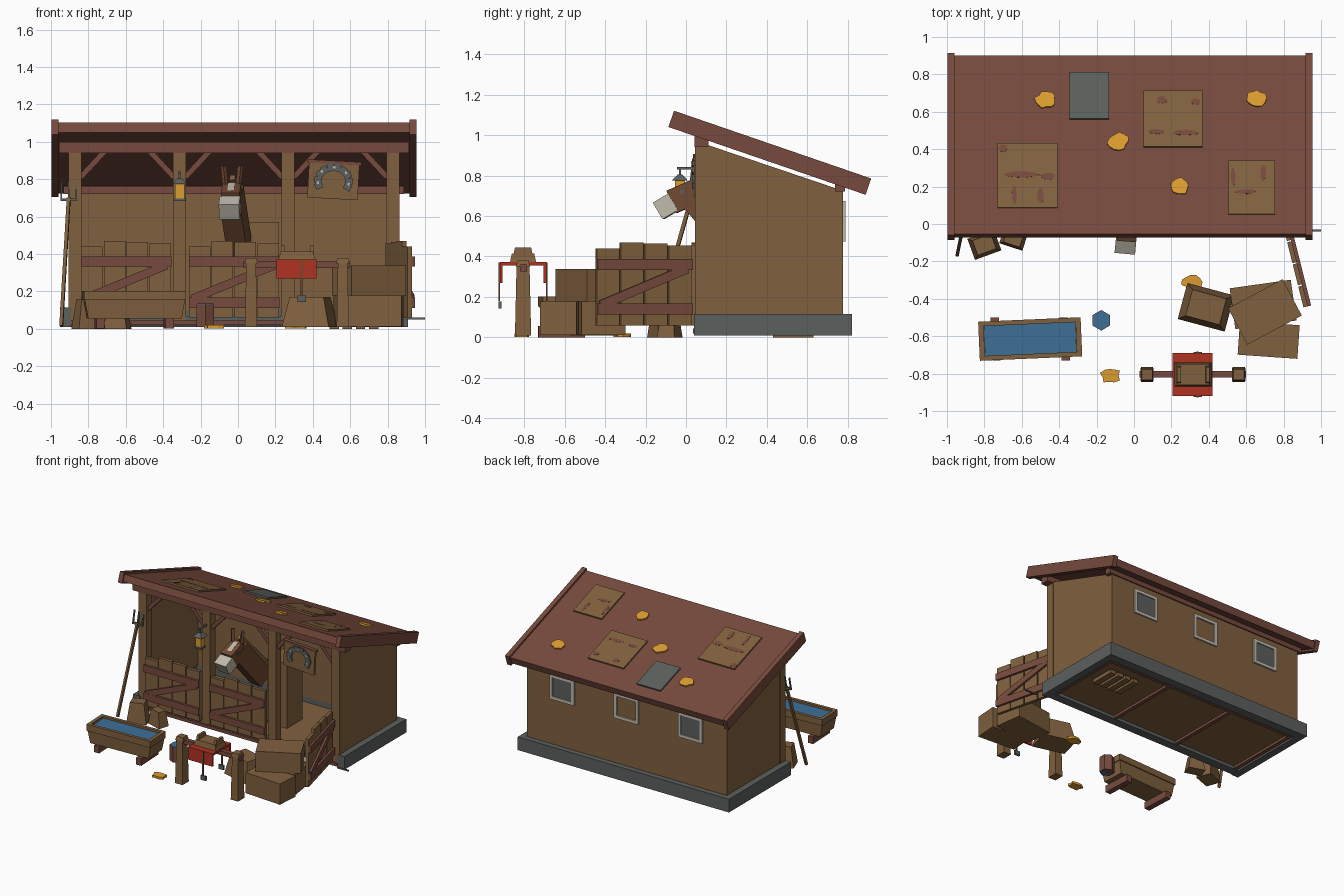
import bpy, bmesh, math, random
from mathutils import Vector, Matrix

if "Cube" in bpy.data.objects:
    bpy.data.objects.remove(bpy.data.objects["Cube"])
random.seed(4)


def material(name, hex_code):
    rgb = [int(hex_code[i:i + 2], 16) / 255 for i in (0, 2, 4)]
    lin = [c / 12.92 if c < 0.04 else ((c + 0.055) / 1.055) ** 2.4 for c in rgb]
    m = bpy.data.materials.new(name)
    m.use_nodes = True
    m.diffuse_color = (*lin, 1)
    m.node_tree.nodes["Principled BSDF"].inputs["Base Color"].default_value = (*lin, 1)
    return m


wood = material("wood", "80603e")
barn = material("red_brown", "764a3d")
gold = material("straw_gold", "d99c30")
stone = material("stone_grey", "5b605d")
water = material("water_blue", "3d7096")
red = material("blanket_red", "b03222")
pale = material("pale_grey", "c0baac")
coat = material("horse_brown", "704a32")


def finish(name, bm, mat, matrix):
    bmesh.ops.recalc_face_normals(bm, faces=bm.faces)
    mesh = bpy.data.meshes.new(name)
    bm.to_mesh(mesh)
    bm.free()
    mesh.materials.append(mat)
    ob = bpy.data.objects.new(name, mesh)
    ob.matrix_world = matrix
    bpy.context.collection.objects.link(ob)
    return ob


def box(name, size, loc, mat, rot=0, taper=1, frame=None):
    """Box centred on loc, turned about z; taper scales its top."""
    bm = bmesh.new()
    bmesh.ops.create_cube(bm, size=1)
    for v in bm.verts:
        k = taper if v.co.z > 0 else 1
        v.co = Vector((v.co.x * size[0] * k, v.co.y * size[1] * k, v.co.z * size[2]))
    m = Matrix.Translation(loc) @ Matrix.Rotation(math.radians(rot), 4, 'Z')
    return finish(name, bm, mat, (frame or Matrix()) @ m)


def span(name, x, y, z, mat):
    """Box given by its limits on each axis."""
    lim = (x, y, z)
    return box(name, [b - a for a, b in lim], [(a + b) / 2 for a, b in lim], mat)


def bar(name, a, b, w, d, mat, frame=None):
    """Rectangular bar from a to b."""
    a, b = Vector(a), Vector(b)
    m = Matrix.Translation((a + b) / 2) @ (b - a).to_track_quat('Z', 'Y').to_matrix().to_4x4()
    return box(name, (w, d, (b - a).length), (0, 0, 0), mat, frame=(frame or Matrix()) @ m)


def prism(name, pts, depth, mat, matrix):
    """Outline in local xy pushed out along local z."""
    bm = bmesh.new()
    face = bm.faces.new([bm.verts.new((x, y, 0)) for x, y in pts])
    ext = bmesh.ops.extrude_face_region(bm, geom=[face])
    for v in ext["geom"]:
        if isinstance(v, bmesh.types.BMVert):
            v.co.z += depth
    return finish(name, bm, mat, matrix)


def ring(n, rx, ry, wobble=0):
    return [(rx * k * math.cos(t), ry * k * math.sin(t)) for i in range(n)
            for t in [math.tau * i / n] for k in [1 - wobble * random.random()]]


MID = -0.022                      # building centre line
POSTS = [MID + s for s in (-0.85, -0.29, 0.29, 0.85)]

# Stone base, floor and joists
for s in (-1, 1):
    c = MID + s * 0.9
    span("base_side", (c - 0.03, c + 0.03), (0.04, 0.82), (0.01, 0.115), stone)
span("base_back", (MID - 0.93, MID + 0.93), (0.75, 0.82), (0.01, 0.115), stone)
span("base_front", (MID - 0.9, MID + 0.9), (0.05, 0.11), (0.015, 0.065), stone)
span("sill", (MID - 0.87, MID + 0.87), (0.035, 0.06), (0.02, 0.045), barn)
span("floor", (MID - 0.9, MID + 0.9), (0.06, 0.78), (0.04, 0.055), wood)
for x in POSTS:
    span("joist", (x - 0.015, x + 0.015), (0.06, 0.76), (0.02, 0.04), barn)
span("back_joist", (MID - 0.87, MID + 0.87), (0.71, 0.74), (0.02, 0.04), barn)
for i in range(4):
    span("floor_slat", (0.49 + i * 0.07, 0.54 + i * 0.07), (0.43, 0.63), (0, 0.03), wood)

# Walls
span("back_wall", (MID - 0.88, MID + 0.88), (0.745, 0.775), (0.1, 0.73), wood)
outline = [(0.08, 0.1), (0.775, 0.1), (0.775, 0.725), (0.08, 0.96)]
upright = Matrix(((0, 0, 1, 0), (1, 0, 0, 0), (0, 1, 0, 0), (0, 0, 0, 1)))
for x in (MID - 0.88, MID + 0.85):
    prism("side_wall", outline, 0.03, wood, Matrix.Translation((x, 0, 0)) @ upright)

# Posts, beams and knee braces
for i, x in enumerate(POSTS):
    span("front_post", (x - 0.035, x + 0.035), (0.045, 0.11), (0.02, 0.95), wood)
    for s in (-1, 1):
        if 0 <= i + s < 4:
            bar("knee_brace", (x + s * 0.03, 0.08, 0.81), (x + s * 0.16, 0.08, 0.95), 0.03, 0.03, barn)
span("front_beam", (MID - 0.935, MID + 0.935), (0.042, 0.112), (0.94, 1.0), barn)
span("back_beam", (MID - 0.91, MID + 0.91), (0.735, 0.785), (0.72, 0.765), barn)

# Back windows
for i in (-1, 0, 1):
    x = MID + i * 0.565
    for s in (-1, 1):
        span("window_jamb", (x + s * 0.095 - 0.012, x + s * 0.095 + 0.012), (0.77, 0.788), (0.475, 0.675), pale)
        z = 0.575 + s * 0.088
        span("window_rail", (x - 0.1, x + 0.1), (0.77, 0.788), (z - 0.012, z + 0.012), pale)
    if i:
        span("window_pane", (x - 0.09, x + 0.09), (0.772, 0.78), (0.485, 0.665), stone)

# Sloping roof, patches and fallen leaves
ROOF = Matrix.Translation((MID, 0.414, 0.9125)) @ Matrix.Rotation(math.radians(-18.97), 4, 'X')
box("roof", (1.9, 1.01, 0.055), (0, 0, 0), barn, frame=ROOF)
for s in (-1, 1):
    box("barge_board", (0.037, 1.03, 0.085), (s * 0.957, 0, 0), barn, frame=ROOF)


def on_roof(x, y, h=0.0275):
    return ROOF @ Matrix.Translation((x - MID, (y - 0.423) / 0.946, h))


def patch(x0, x1, y0, y1, mat, spots=()):
    m = on_roof((x0 + x1) / 2, (y0 + y1) / 2)
    box("roof_patch", (x1 - x0, (y1 - y0) / 0.946, 0.016), (0, 0, 0.004), mat, frame=m)
    for x, y, rx, ry in spots:
        prism("worn_spot", ring(9, rx, ry, 0.2), 0.002, barn, on_roof(x, y, 0.039))


patch(-0.73, -0.41, 0.085, 0.43, wood, [(-0.7, 0.4, 0.025, 0.025), (-0.6, 0.26, 0.1, 0.02),
      (-0.46, 0.25, 0.045, 0.022), (-0.64, 0.15, 0.015, 0.06), (-0.5, 0.15, 0.02, 0.05)])
patch(0.05, 0.365, 0.41, 0.71, wood, [(0.15, 0.66, 0.03, 0.022), (0.33, 0.65, 0.028, 0.02),
      (0.12, 0.49, 0.05, 0.014), (0.27, 0.485, 0.08, 0.017)])
patch(0.505, 0.755, 0.05, 0.335, wood, [(0.53, 0.25, 0.014, 0.06), (0.6, 0.17, 0.06, 0.014),
      (0.69, 0.27, 0.016, 0.05)])
patch(-0.345, -0.135, 0.56, 0.81, stone)
for x, y in ((-0.475, 0.66), (-0.085, 0.44), (0.65, 0.67), (0.245, 0.2)):
    prism("roof_straw", ring(13, 0.062, 0.055, 0.3), 0.012, gold, on_roof(x, y))
for x, y in ((-0.125, -0.81), (0.31, -0.31)):
    prism("ground_straw", ring(11, 0.06, 0.05, 0.3), 0.018, gold, Matrix.Translation((x, y, 0.002)))


# Stall doors, hinged on their right edge
def stall_door(x, y, angle):
    m = Matrix.Translation((x, y, 0)) @ Matrix.Rotation(math.radians(angle), 4, 'Z')
    for i, top in enumerate((0.44, 0.47, 0.465, 0.455)):
        box("door_plank", (0.115, 0.025, top - 0.06), (-0.43 + i * 0.122, 0, (top + 0.06) / 2), wood, frame=m)
    for z in (0.14, 0.36):
        box("door_rail", (0.485, 0.02, 0.055), (-0.245, -0.02, z), barn, frame=m)
    bar("door_brace", (-0.47, -0.02, 0.16), (-0.03, -0.02, 0.34), 0.018, 0.045, barn, m)


stall_door(-0.352, 0.04, 0)
stall_door(0.225, 0.04, 0)
stall_door(0.8, 0.03, 104)
span("gate_latch", (0.9, 1.0), (-0.04, -0.03), (0.05, 0.06), stone)

# Horse looking out of the middle stall
bar("horse_neck", (0.01, 0.28, 0.42), (-0.035, 0.03, 0.72), 0.11, 0.15, coat)
bar("horse_mane", (0.02, 0.31, 0.53), (-0.03, 0.06, 0.81), 0.03, 0.04, wood)
bar("horse_head", (-0.03, 0.07, 0.73), (-0.04, -0.07, 0.67), 0.1, 0.12, coat)
bar("horse_muzzle", (-0.04, -0.06, 0.67), (-0.047, -0.135, 0.625), 0.11, 0.095, pale)
bar("horse_blaze", (-0.035, 0.03, 0.777), (-0.04, -0.06, 0.735), 0.035, 0.008, pale)
for s in (-1, 1):
    bar("horse_ear", (-0.032 + s * 0.035, 0.035, 0.77), (-0.032 + s * 0.045, 0.045, 0.87), 0.025, 0.02, coat)
    box("horse_eye", (0.008, 0.02, 0.02), (-0.034 + s * 0.05, -0.02, 0.72), stone)
span("stall_bale", (0.05, 0.22), (0.3, 0.5), (0.055, 0.57), wood)

# Lantern on the second post
lx = POSTS[1]
box("lantern_glass", (0.05, 0.05, 0.09), (lx, -0.03, 0.735), gold)
box("lantern_base", (0.062, 0.062, 0.012), (lx, -0.03, 0.69), stone)
box("lantern_cap", (0.08, 0.08, 0.03), (lx, -0.03, 0.79), stone, taper=0.3)
bar("lantern_hook", (lx, -0.03, 0.8), (lx, -0.03, 0.84), 0.01, 0.01, stone)
bar("lantern_arm", (lx, -0.045, 0.835), (lx, 0.06, 0.835), 0.015, 0.012, stone)

# Hanging board with a horseshoe
SIGN = Matrix.Translation((0.51, 0.05, 0.79)) @ Matrix.Rotation(math.radians(3), 4, 'Y')
box("sign_board", (0.27, 0.02, 0.19), (0, 0, 0), wood, frame=SIGN)
box("sign_cap", (0.29, 0.03, 0.018), (0, 0, 0.1), barn, frame=SIGN)
arc = [(math.cos(t), math.sin(t)) for t in [math.radians(-35 + 25 * i) for i in range(11)]]
for (x, z), (u, w) in zip(arc, arc[1:]):
    bar("horseshoe", (x * 0.085, -0.015, z * 0.075), (u * 0.085, -0.015, w * 0.075), 0.012, 0.04, stone, SIGN)
for x, z in arc[1::2]:
    box("shoe_nail", (0.013, 0.008, 0.013), (x * 0.085, -0.021, z * 0.075), pale, frame=SIGN)

# Pitchfork leaning on the left corner
bar("fork_handle", (-0.945, -0.165, 0.015), (-0.905, 0.03, 0.7), 0.018, 0.018, wood)
bar("fork_bar", (-0.95, 0.03, 0.69), (-0.86, 0.03, 0.69), 0.015, 0.015, stone)
for x in (-0.945, -0.905, -0.865):
    bar("fork_tine", (x, 0.03, 0.69), (x, 0.05, 0.785), 0.01, 0.01, stone)

# Water trough
TROUGH = Matrix.Translation((-0.555, -0.615, 0)) @ Matrix.Rotation(math.radians(2.5), 4, 'Z')
box("trough_body", (0.5, 0.18, 0.11), (0, 0, 0.11), wood, taper=1.08, frame=TROUGH)
box("trough_water", (0.49, 0.165, 0.02), (0, 0, 0.177), water, frame=TROUGH)
for s in (-1, 1):
    box("trough_side", (0.545, 0.025, 0.05), (0, s * 0.092, 0.178), wood, frame=TROUGH)
    box("trough_end", (0.028, 0.2, 0.05), (s * 0.26, 0, 0.178), wood, frame=TROUGH)
    box("trough_foot", (0.045, 0.23, 0.055), (s * 0.185, -s * 0.008, 0.028), barn, frame=TROUGH)

# Bucket
BUCKET = Matrix.Translation((-0.175, -0.515, 0.01))
prism("bucket", ring(6, 0.055, 0.055), 0.12, barn, BUCKET @ Matrix.Rotation(math.pi / 6, 4, 'Z'))
prism("bucket_water", ring(6, 0.052, 0.052), 0.125, water, BUCKET @ Matrix.Rotation(math.pi / 6, 4, 'Z'))

# Bales and sacks
box("lower_bale_back", (0.33, 0.22, 0.165), (0.69, -0.43, 0.095), wood, 8)
box("lower_bale_front", (0.32, 0.18, 0.165), (0.72, -0.62, 0.095), wood, -4)
box("upper_bale", (0.33, 0.22, 0.16), (0.7, -0.47, 0.258), wood, 28)
box("feed_sack", (0.26, 0.2, 0.16), (0.385, -0.445, 0.09), wood, -15, 0.72)
box("corner_sack_large", (0.15, 0.12, 0.16), (-0.8, -0.11, 0.08), wood, 20, 0.7)
box("corner_sack_small", (0.13, 0.09, 0.12), (-0.645, -0.08, 0.06), wood, -18, 0.7)

# Saddle rack with blanket, saddle and stirrups
for x in (0.07, 0.56):
    box("rack_post", (0.065, 0.08, 0.35), (x, -0.805, 0.185), wood, taper=0.8)
    box("rack_post_cap", (0.07, 0.07, 0.03), (x, -0.805, 0.365), wood, taper=0.8)
span("rack_rail", (0.03, 0.6), (-0.82, -0.785), (0.325, 0.36), barn)
span("blanket_top", (0.205, 0.42), (-0.92, -0.69), (0.355, 0.372), red)
for y, s in ((-0.913, -1), (-0.697, 1)):
    span("blanket_flap", (0.205, 0.42), (y - 0.007, y + 0.007), (0.27, 0.36), red)
    bar("stirrup_strap", (0.34, y + s * 0.01, 0.37), (0.34, y + s * 0.01, 0.18), 0.012, 0.008, coat)
    box("stirrup", (0.045, 0.015, 0.035), (0.34, y + s * 0.005, 0.16), stone)
box("saddle_seat", (0.2, 0.13, 0.045), (0.315, -0.805, 0.392), wood, taper=0.85)
for x in (0.24, 0.395):
    box("saddle_end", (0.025, 0.1, 0.05), (x, -0.805, 0.42), wood, taper=0.8)
